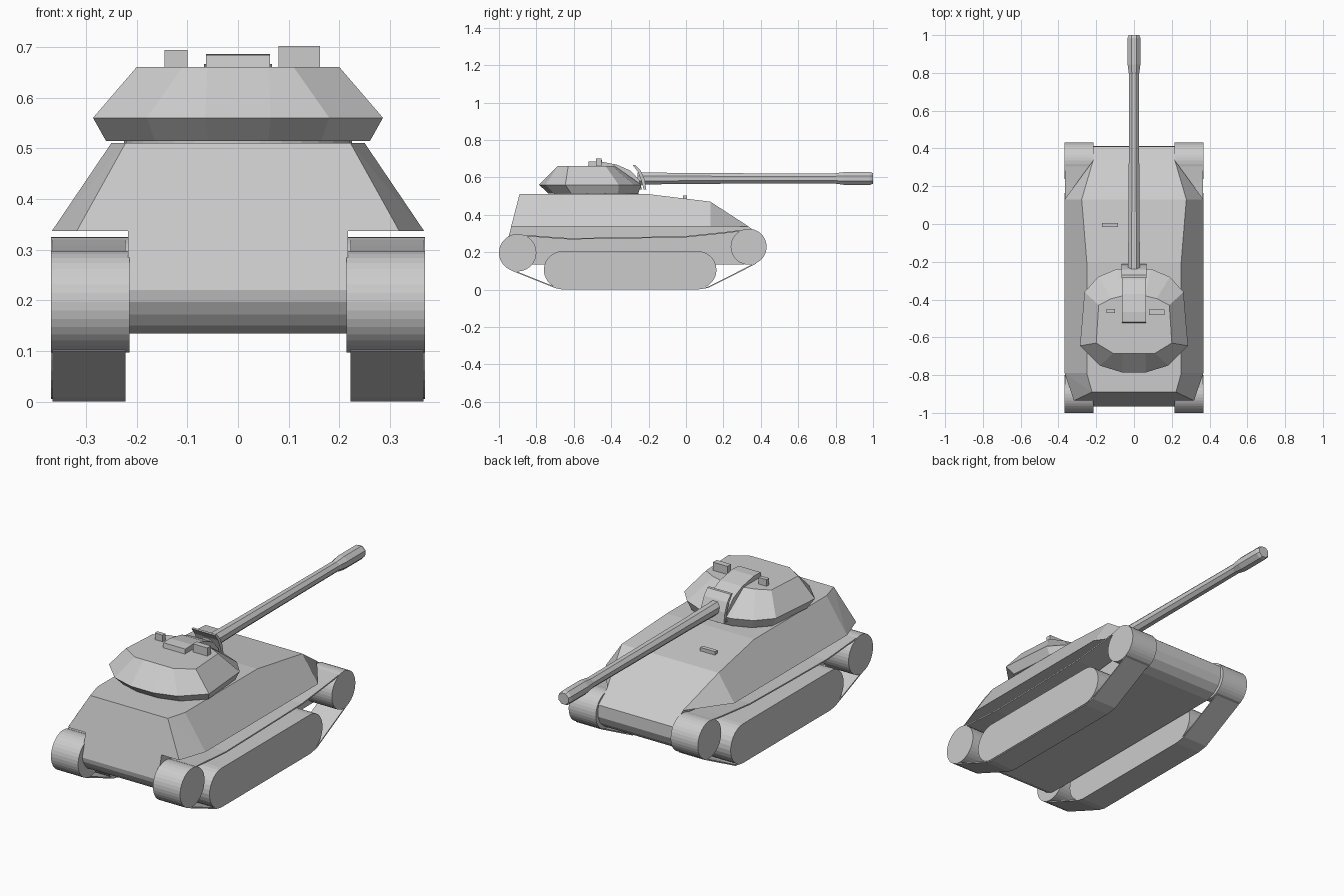
import bpy, bmesh
from math import sin, cos, pi

if "Cube" in bpy.data.objects:
    bpy.data.objects.remove(bpy.data.objects["Cube"])


def finish(name, bm):
    bmesh.ops.recalc_face_normals(bm, faces=bm.faces[:])
    me = bpy.data.meshes.new(name)
    bm.to_mesh(me)
    bm.free()
    ob = bpy.data.objects.new(name, me)
    bpy.context.collection.objects.link(ob)
    return ob


def loft(name, rings):
    """Join point rings of equal length and cap both ends."""
    bm = bmesh.new()
    vs = [[bm.verts.new(p) for p in r] for r in rings]
    n = len(rings[0])
    for a, b in zip(vs, vs[1:]):
        for i in range(n):
            j = (i + 1) % n
            bm.faces.new((a[i], a[j], b[j], b[i]))
    bm.faces.new(vs[0])
    bm.faces.new(vs[-1])
    return finish(name, bm)


def prism(name, profile, x0, x1):
    """Extrude a (y, z) profile along x."""
    return loft(name, [[(x, y, z) for y, z in profile] for x in (x0, x1)])


def box(name, x0, x1, y0, y1, z0, z1):
    return prism(name, [(y0, z0), (y1, z0), (y1, z1), (y0, z1)], x0, x1)


def arc(cy, cz, r, a0, a1, n):
    return [(cy + r * cos(a0 + (a1 - a0) * i / n), cz + r * sin(a0 + (a1 - a0) * i / n))
            for i in range(n + 1)]


def ribbon(name, path, t, x0, x1):
    return prism(name, path + [(y, z + t) for y, z in reversed(path)], x0, x1)


# Upper hull: sloped armour with chamfered rear corners and pointed front
half = [(0.25, -0.79, 0.51), (0.222, -0.89, 0.51), (0.25, -0.2, 0.51), (0.277, 0.13, 0.47),
        (0.367, -0.79, 0.337), (0.318, -0.935, 0.337), (0.367, 0.13, 0.337), (0.217, 0.335, 0.337)]
bm = bmesh.new()
for x, y, z in half:
    for s in (1, -1):
        bm.verts.new((s * x, y, z))
bmesh.ops.convex_hull(bm, input=bm.verts[:])
bmesh.ops.dissolve_limit(bm, angle_limit=0.02, verts=bm.verts[:], edges=bm.edges[:])
finish("upper_hull", bm)

# Lower hull between the tracks, rounded at both ends
prism("lower_hull", [(-0.934, 0.338), (-0.965, 0.22), (-0.96, 0.197), (-0.945, 0.172),
                     (-0.925, 0.15), (-0.89, 0.134), (0.31, 0.134), (0.36, 0.15), (0.395, 0.18),
                     (0.413, 0.22), (0.41, 0.28), (0.333, 0.338)], -0.217, 0.217)

# Running gear on both sides
for s, side in ((-1, "left"), (1, "right")):
    a, b, w = s * 0.222, s * 0.366, s * 0.214
    prism(side + "_rear_wheel", arc(-0.9, 0.197, 0.1, 0, 2 * pi, 36)[:-1], w, s * 0.369)
    prism(side + "_front_wheel", arc(0.335, 0.229, 0.096, 0, 2 * pi, 36)[:-1], w, s * 0.369)
    prism(side + "_road_wheel_block",
          arc(0.063, 0.105, 0.1, -pi / 2, pi / 2, 14) + arc(-0.66, 0.105, 0.1, pi / 2, 1.5 * pi, 14),
          a, s * 0.369)
    ribbon(side + "_track_top", [(0.33, 0.316), (0.22, 0.302), (0, 0.279), (-0.3, 0.273),
                                 (-0.62, 0.268), (-0.7, 0.273), (-0.87, 0.286)], 0.007, a, b)
    ribbon(side + "_track_bottom", [(-0.93, 0.1), (-0.7, 0.008), (-0.66, 0.0), (0.063, 0.0),
                                    (0.12, 0.009), (0.375, 0.138)], 0.007, a, b)


# Turret ring and faceted turret
def mirrored(pts, z):
    zs = z if isinstance(z, list) else [z] * len(pts)
    r = [(x, y, h) for (x, y), h in zip(pts, zs)]
    return r + [(-x, y, h) for x, y, h in reversed(r)]


loft("turret_ring", [[(u, v - 0.48, z) for u, v in arc(0, 0, 0.225, 0, 2 * pi, 32)[:-1]]
                     for z in (0.5, 0.516)])
mid = [(0.065, -0.785), (0.18, -0.75), (0.286, -0.645), (0.262, -0.36), (0.19, -0.28), (0.09, -0.238)]
low = [(x * 0.91, -0.495 + (y + 0.51) * 0.88) for x, y in mid]
roof = [(0.06, -0.685), (0.11, -0.685), (0.2, -0.63), (0.187, -0.43), (0.12, -0.395), (0.06, -0.38)]
loft("turret", [mirrored(low, 0.514), mirrored(mid, 0.56), mirrored(roof, 0.66)])

# Gun cover running over the roof and the curved mantlet plate
prism("gun_cover", [(-0.525, 0.65), (-0.52, 0.684), (-0.465, 0.686), (-0.37, 0.668), (-0.295, 0.635),
                    (-0.25, 0.585), (-0.235, 0.535), (-0.4, 0.535)], -0.063, 0.063)
prism("mantlet_plate", [(-0.285, 0.666), (-0.27, 0.666), (-0.242, 0.635), (-0.222, 0.59),
                        (-0.212, 0.535), (-0.226, 0.535), (-0.24, 0.585), (-0.258, 0.63)],
      -0.067, 0.067)

# Gun barrel with flared muzzle
stations = [(-0.26, 0.032), (-0.2, 0.032), (0.0, 0.029), (0.795, 0.026), (0.8, 0.028), (0.845, 0.034),
            (0.985, 0.034), (1.0, 0.028)]
loft("gun_barrel", [[(u, y, 0.594 + v) for u, v in arc(0, 0, r / cos(pi / 8), pi / 8, 2.125 * pi, 8)[:-1]]
                    for y, r in stations])

# Periscopes and driver's visor
box("right_periscope", 0.08, 0.162, -0.482, -0.452, 0.65, 0.702)
box("left_periscope", -0.145, -0.1, -0.472, -0.45, 0.65, 0.694)
box("driver_visor", -0.17, -0.085, -0.015, 0.006, 0.47, 0.503)
